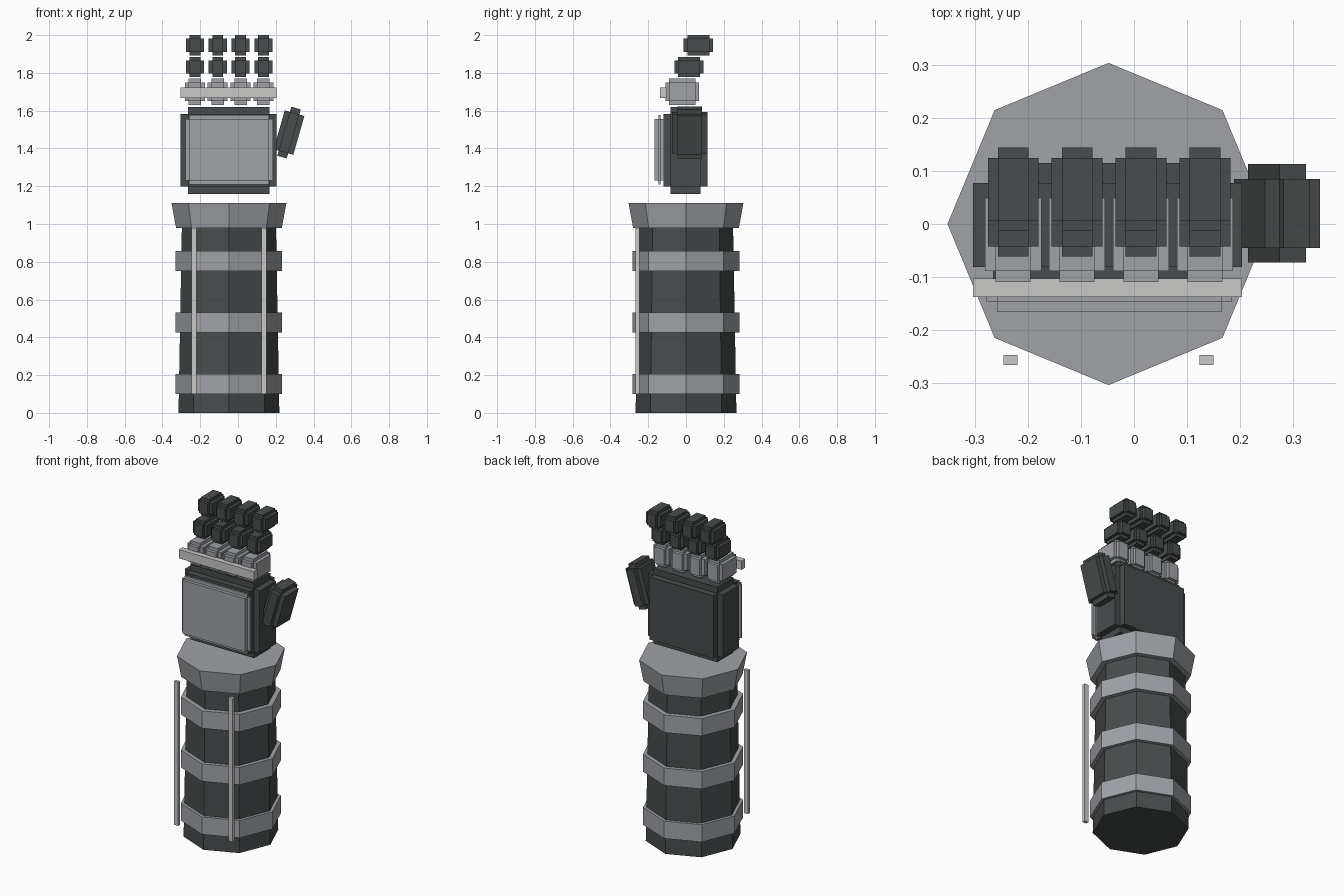
import bpy
import bmesh
import math
from mathutils import Matrix, Vector

if "Cube" in bpy.data.objects:
    bpy.data.objects.remove(bpy.data.objects["Cube"], do_unlink=True)


def material(name, rgb):
    m = bpy.data.materials.new(name)
    m.use_nodes = True
    m.diffuse_color = (*rgb, 1)
    m.node_tree.nodes["Principled BSDF"].inputs["Base Color"].default_value = (*rgb, 1)
    return m


DARK = material("dark charcoal", (0.065, 0.073, 0.073))
GREY = material("steel grey", (0.35, 0.365, 0.39))
LIGHT = material("light grey", (0.58, 0.58, 0.57))
AXIS = -0.048  # x of the forearm centre line


def finish(name, bm, mat, location, tilt=0):
    bmesh.ops.recalc_face_normals(bm, faces=bm.faces)
    mesh = bpy.data.meshes.new(name)
    bm.to_mesh(mesh)
    bm.free()
    mesh.materials.append(mat)
    ob = bpy.data.objects.new(name, mesh)
    ob.location = location
    ob.rotation_euler.y = tilt
    bpy.context.collection.objects.link(ob)
    return ob


def block(name, mat, centre, half, step=0, tilt=0):
    """Box whose six faces are raised by step from a smaller core."""
    bm = bmesh.new()
    core = [2 * (h - step) for h in half]
    bmesh.ops.create_cube(bm, size=1, matrix=Matrix.Diagonal((*core, 1)))
    if step:
        raised = bmesh.ops.extrude_discrete_faces(bm, faces=bm.faces[:])["faces"]
        for f in raised:
            c = f.calc_center_median()
            axis = max(range(3), key=lambda i: abs(f.normal[i]))
            shift = Vector((0, 0, 0))
            shift[axis] = math.copysign(step, c[axis])
            bmesh.ops.translate(bm, verts=f.verts[:], vec=shift)
    return finish(name, bm, mat, centre, tilt)


def octagon(name, mat, z0, z1, r0, r1):
    bm = bmesh.new()
    bmesh.ops.create_cone(bm, cap_ends=True, segments=8, radius1=r0,
                          radius2=r1, depth=z1 - z0)
    return finish(name, bm, mat, (AXIS, 0, (z0 + z1) / 2))


# Forearm sleeve, bands and flared cuff
octagon("forearm", DARK, 0, 1.0, 0.267, 0.249)
for i, z in enumerate((0.1, 0.425, 0.75)):
    octagon(f"forearm_band_{i + 1}", GREY, z, z + 0.107, 0.282, 0.282)
octagon("wrist_cuff", GREY, 0.98, 1.11, 0.28, 0.304)

# Front rods
for side, s in (("right", -1), ("left", 1)):
    block(f"{side}_rod", LIGHT, (AXIS + s * 0.185, -0.257, 0.54),
          (0.0135, 0.0095, 0.44))

# Palm, its front plate and the knuckle bar
block("palm", DARK, (-0.05, -0.002, 1.39), (0.254, 0.117, 0.23), 0.038)
block("hand_plate", GREY, (-0.047, -0.14, 1.393), (0.232, 0.026, 0.183), 0.02)
block("knuckle_bar", LIGHT, (-0.05, -0.12, 1.695), (0.254, 0.0175, 0.027))

# Four fingers of three stepped blocks each
for i in range(4):
    x = -0.228 + i * 0.1207
    block(f"finger_base_{i + 1}", GREY, (x, -0.02, 1.7), (0.053, 0.089, 0.07), 0.02)
    block(f"finger_middle_{i + 1}", DARK, (x, 0.016, 1.831), (0.048, 0.077, 0.054), 0.019)
    block(f"finger_tip_{i + 1}", DARK, (x, 0.066, 1.946), (0.048, 0.078, 0.054), 0.019)

# Thumb leaning away from the palm
block("thumb", DARK, (0.27, 0.02, 1.484), (0.054, 0.093, 0.135), 0.028,
      math.radians(16))
